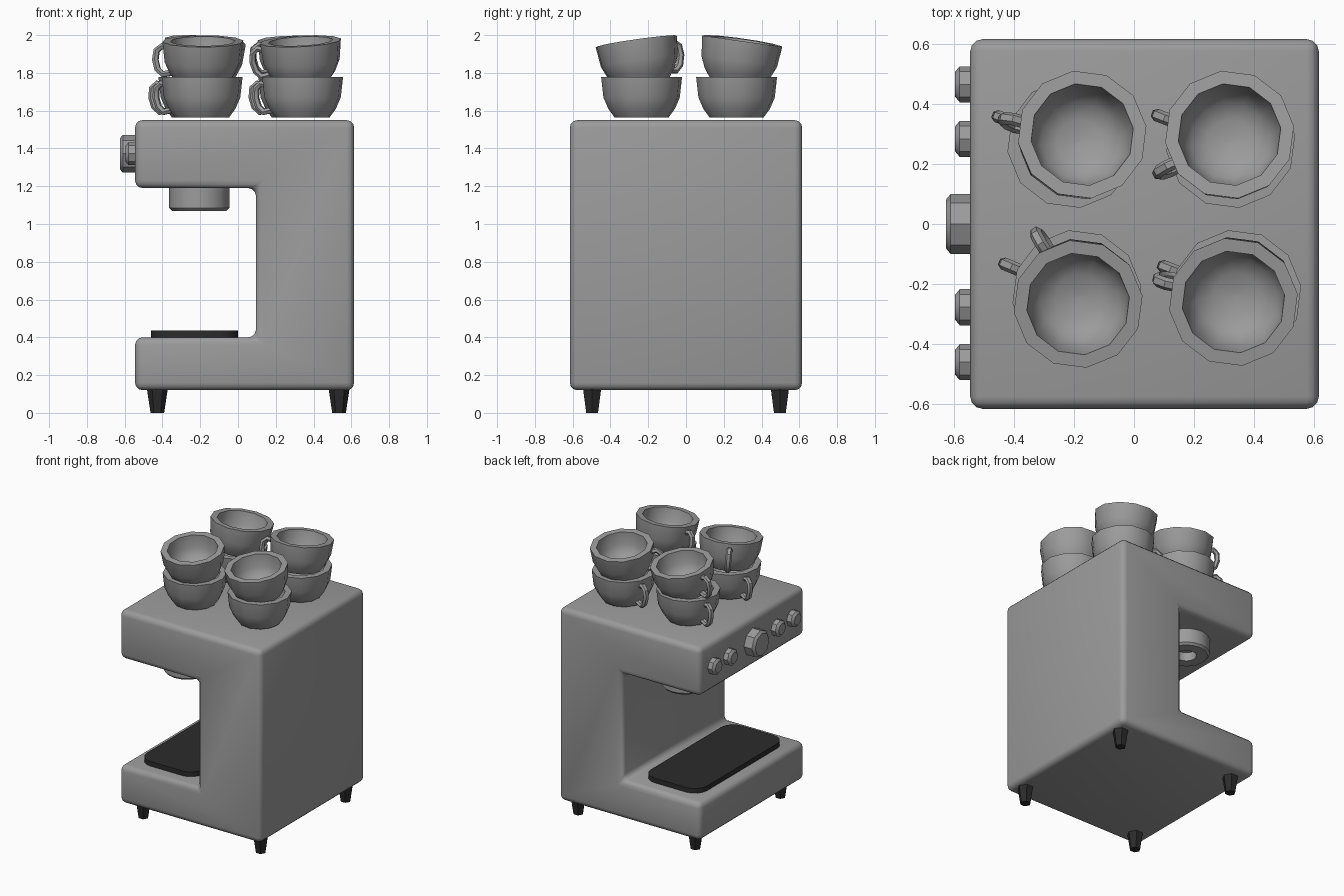
import bpy, bmesh, math
from mathutils import Matrix, Vector, Euler

if "Cube" in bpy.data.objects:
    bpy.data.objects.remove(bpy.data.objects["Cube"])


def material(name, rgb):
    m = bpy.data.materials.new(name)
    m.diffuse_color = (*rgb, 1)
    m.use_nodes = True
    m.node_tree.nodes["Principled BSDF"].inputs["Base Color"].default_value = m.diffuse_color
    return m


STEEL = material("mid_grey", (0.33, 0.33, 0.33))
BLACK = material("near_black", (0.024, 0.024, 0.024))


def finish(name, bm, mat, smooth=40, bevel=0, segments=3):
    bmesh.ops.remove_doubles(bm, verts=bm.verts, dist=1e-5)
    bmesh.ops.recalc_face_normals(bm, faces=bm.faces)
    me = bpy.data.meshes.new(name)
    bm.to_mesh(me)
    bm.free()
    me.materials.append(mat)
    ob = bpy.data.objects.new(name, me)
    bpy.context.collection.objects.link(ob)
    bpy.ops.object.select_all(action='DESELECT')
    ob.select_set(True)
    bpy.context.view_layer.objects.active = ob
    if bevel:
        mod = ob.modifiers.new("bevel", 'BEVEL')
        mod.width, mod.segments = bevel, segments
        mod.limit_method = 'ANGLE'
        bpy.ops.object.modifier_apply(modifier=mod.name)
    if smooth:
        bpy.ops.object.shade_smooth_by_angle(angle=math.radians(smooth))
    return ob


def skin(bm, rings, closed):
    """Join successive rings of points with quads."""
    rows = [[bm.verts.new(p) for p in ring] for ring in rings]
    n = len(rows[0])
    for a, b in zip(rows, rows[1:]):
        for i in range(n):
            bm.faces.new((a[i], a[(i + 1) % n], b[(i + 1) % n], b[i]))
    if closed:
        bm.faces.new(rows[0])
        bm.faces.new(rows[-1])


def lathe(bm, profile, sides, phase=0.0):
    rings = []
    for r, z in profile:
        r = max(r, 0.001)
        rings.append([(r * math.cos(phase + 2 * math.pi * i / sides),
                       r * math.sin(phase + 2 * math.pi * i / sides), z) for i in range(sides)])
    skin(bm, rings, True)


def prism(points, offset):
    bm = bmesh.new()
    face = bm.faces.new([bm.verts.new(p) for p in points])
    ext = bmesh.ops.extrude_face_region(bm, geom=[face])
    bmesh.ops.translate(bm, vec=offset, verts=[v for v in ext["geom"] if isinstance(v, bmesh.types.BMVert)])
    return bm


# Body: C-shaped side profile extruded across the full width
c_shape = [(-0.545, 0.12), (0.615, 0.12), (0.615, 1.55), (-0.545, 1.55),
           (-0.545, 1.19), (0.095, 1.19), (0.095, 0.40), (-0.545, 0.40)]
finish("machine_body", prism([(x, -0.615, z) for x, z in c_shape], (0, 1.23, 0)), STEEL, bevel=0.04)

# Drip tray with rounded corners
tray = []
for cx, cy, start in ((-0.1, 0.41, 0), (-0.36, 0.41, 90), (-0.36, -0.41, 180), (-0.1, -0.41, 270)):
    for k in range(5):
        a = math.radians(start + 22.5 * k)
        tray.append((cx + 0.1 * math.cos(a), cy + 0.1 * math.sin(a), 0.39))
finish("drip_tray", prism(tray, (0, 0, 0.045)), BLACK)

# Tapered feet
for i, x in enumerate((-0.427, 0.535)):
    for j, y in enumerate((-0.497, 0.497)):
        bm = bmesh.new()
        lathe(bm, [(0.036, 0), (0.055, 0.125)], 6)
        finish(f"foot_{i}{j}", bm, BLACK, smooth=0).location = (x, y, 0)

# Brew heads under the top arm, hollow from below
for i, y in enumerate((-0.3, 0.3)):
    bm = bmesh.new()
    lathe(bm, [(0.16, 0.13), (0.16, 0.015), (0.145, 0), (0.07, 0), (0.065, 0.06), (0, 0.06)], 16)
    finish(f"brew_head_{i}", bm, STEEL).location = (-0.205, y, 1.07)

# Control knobs on the -x face
for i, (y, r, depth) in enumerate(((0, 0.1, 0.08), (0.465, 0.06, 0.05), (0.283, 0.06, 0.05),
                                   (-0.277, 0.06, 0.05), (-0.46, 0.06, 0.05))):
    bm = bmesh.new()
    lathe(bm, [(r, -0.01), (r, depth - 0.015), (r - 0.018, depth), (0, depth)], 8)
    ob = finish(f"knob_{i}", bm, STEEL, smooth=30)
    ob.matrix_world = Matrix.Translation((-0.545, y, 1.372)) @ Matrix.Rotation(-math.pi / 2, 4, 'Y')


def cup(name, loc, handle_angle, tilt=(0, 0)):
    bm = bmesh.new()
    # bowl: outside wall, flat rim, rounded inside
    lathe(bm, [(0, 0), (0.145, 0), (0.178, 0.045), (0.204, 0.105), (0.216, 0.213), (0.172, 0.213),
               (0.162, 0.12), (0.13, 0.065), (0.075, 0.037), (0, 0.03)], 12, 0.13)
    # handle: six-sided tube swept along a D-shaped path
    path = [Vector((r, 0, z)) for r, z in ((0.185, 0.165), (0.235, 0.178), (0.262, 0.155), (0.266, 0.105),
                                           (0.25, 0.055), (0.22, 0.028), (0.165, 0.04))]
    rot = Matrix.Rotation(handle_angle, 3, 'Z')
    rings = []
    for i, p in enumerate(path):
        t = (path[min(i + 1, len(path) - 1)] - path[max(i - 1, 0)]).normalized()
        side = Vector((0, 1, 0))
        up = t.cross(side)
        rings.append([rot @ (p + 0.021 * math.cos(k * math.pi / 3) * side
                             + 0.018 * math.sin(k * math.pi / 3) * up) for k in range(6)])
    skin(bm, rings, True)
    ob = finish(name, bm, STEEL)
    ob.location = loc
    ob.rotation_euler = Euler((math.radians(tilt[0]), math.radians(tilt[1]), 0))


# Four stacks: lower x, y, handle; upper x, y, handle; upper tilt about x and y
stacks = {
    "front_left": (-0.19, -0.235, 157, -0.186, -0.235, 122, (8.5, 0)),
    "front_right": (0.342, -0.235, 159, 0.342, -0.23, 166, (8, -3)),
    "back_left": (-0.207, 0.268, 160, -0.187, 0.268, 166, (-8, 4)),
    "back_right": (0.322, 0.268, 159, 0.318, 0.268, 206, (-8, 0)),
}
for name, (x, y, h, ux, uy, uh, tilt) in stacks.items():
    cup(f"lower_cup_{name}", (x, y, 1.565), math.radians(h))
    cup(f"upper_cup_{name}", (ux, uy, 1.757), math.radians(uh), tilt)
